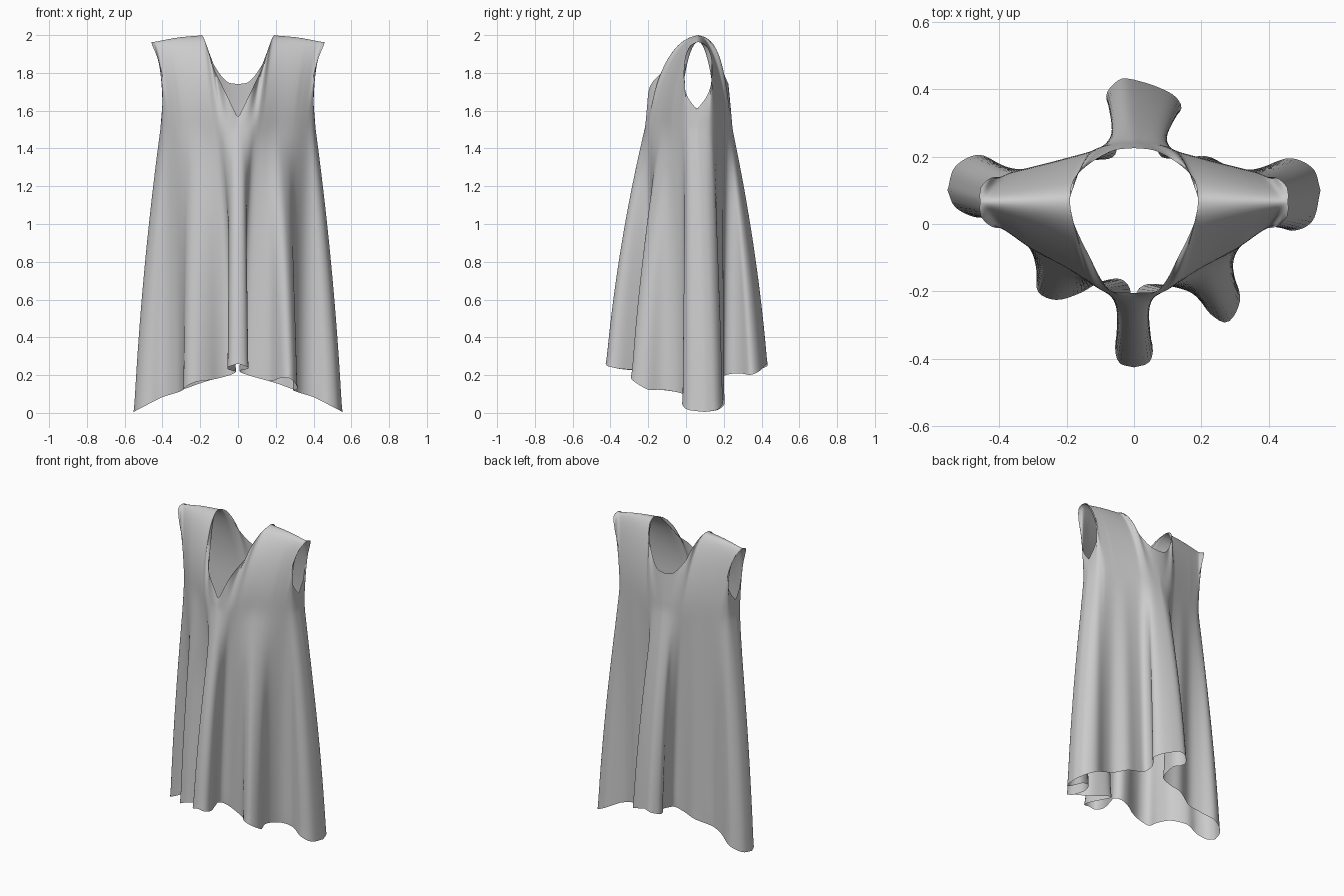
import bpy, bmesh, math
from mathutils import Vector

if "Cube" in bpy.data.objects:
    bpy.data.objects.remove(bpy.data.objects["Cube"])


def spline(pts, n):
    """Smooth curve through pts, resampled to n+1 points evenly spaced by length."""
    p = [Vector(q) for q in pts]
    p = [2 * p[0] - p[1]] + p + [2 * p[-1] - p[-2]]
    dense = []
    for a, b, c, d in zip(p, p[1:], p[2:], p[3:]):
        for k in range(24):
            t = k / 24
            dense.append(0.5 * (2 * b + (c - a) * t + (2 * a - 5 * b + 4 * c - d) * t * t
                                + (3 * b - a - 3 * c + d) * t ** 3))
    dense.append(p[-2])
    run = [0.0]
    for a, b in zip(dense, dense[1:]):
        run.append(run[-1] + (b - a).length)
    out, j = [], 0
    for i in range(n + 1):
        s = run[-1] * i / n
        while j < len(run) - 2 and run[j + 1] < s:
            j += 1
        out.append(dense[j].lerp(dense[j + 1], (s - run[j]) / max(run[j + 1] - run[j], 1e-9)))
    return out


COUNTS = (26, 28, 18)  # threads ending on neckline, shoulder, armhole


def chain(parts):
    out = []
    for part, n in zip(parts, COUNTS):
        out += spline(part, n)[(1 if out else 0):]
    return out


# Upper boundary: neckline, shoulder line, armhole
shoulder = [(.19, .065, 2.0), (.32, .065, 1.988), (.457, .065, 1.963)]
top_edge = {
    "front": chain([
        [(0, -.205, 1.56), (.08, -.192, 1.725), (.13, -.1, 1.83), (.165, -.03, 1.93),
         (.184, .02, 1.983), (.19, .065, 2.0)],
        shoulder,
        [(.457, .065, 1.963), (.455, .025, 1.948), (.427, -.005, 1.88), (.397, -.012, 1.77),
         (.398, .005, 1.68), (.402, .057, 1.605)]]),
    "back": chain([
        [(0, .225, 1.74), (.06, .218, 1.755), (.12, .187, 1.83), (.17, .145, 1.935),
         (.187, .11, 1.983), (.19, .065, 2.0)],
        shoulder,
        [(.457, .065, 1.963), (.455, .107, 1.948), (.427, .135, 1.88), (.397, .138, 1.77),
         (.398, .112, 1.68), (.402, .057, 1.605)]]),
}
# Chest outline where the folds begin
chest = {
    "front": chain([
        [(0, -.22, 1.5), (.07, -.21, 1.5), (.13, -.175, 1.5)],
        [(.13, -.175, 1.5), (.2, -.13, 1.5), (.3, -.075, 1.5), (.36, -.03, 1.5)],
        [(.36, -.03, 1.5), (.398, .005, 1.5), (.412, .06, 1.5)]]),
    "back": chain([
        [(0, .247, 1.5), (.07, .237, 1.5), (.13, .215, 1.5)],
        [(.13, .215, 1.5), (.24, .185, 1.5), (.36, .155, 1.5)],
        [(.36, .155, 1.5), (.398, .125, 1.5), (.412, .06, 1.5)]]),
}
# Hem folds, each quarter from the centre to the side
hems = [
    ("front", 1, [(0, -.425), (.045, -.41), (.055, -.36), (.028, -.28), (.006, -.21), (.04, -.178),
                  (.12, -.187), (.18, -.21), (.23, -.27), (.28, -.29), (.315, -.22), (.29, -.12),
                  (.33, -.03), (.4, 0), (.47, -.02), (.53, .01), (.553, .1)]),
    ("front", -1, [(0, -.425), (.045, -.41), (.055, -.35), (.03, -.26), (.01, -.2), (.04, -.163),
                   (.1, -.172), (.16, -.205), (.23, -.225), (.285, -.2), (.29, -.13), (.32, -.04),
                   (.4, .02), (.47, .02), (.53, .05), (.553, .1)]),
    ("back", 1, [(0, .428), (.06, .41), (.12, .38), (.14, .34), (.1, .3), (.07, .25), (.08, .2),
                 (.14, .195), (.22, .2), (.3, .16), (.37, .165), (.46, .195), (.53, .165), (.553, .1)]),
    ("back", -1, [(0, .428), (.04, .43), (.08, .39), (.075, .35), (.05, .31), (.05, .25), (.06, .2),
                  (.12, .19), (.2, .195), (.3, .155), (.38, .17), (.46, .205), (.53, .17), (.553, .1)]),
]
UPPER, LOWER = 20, 30


def thread(h, c, t):
    """One vertical line of cloth from hem to the upper edge."""
    hz = .26 - .255 * (min(abs(h.x), .553) / .553) ** 1.15 - .2 * max(0, .4 - h.length)
    if h.x > .1:
        hz += .4 * max(0, -h.y - .2)
    pts = []
    for k in range(LOWER):  # flared skirt
        d = 1 - k / LOWER
        f = 1.45 * d - .45 * d * d
        pts.append(Vector((c.x + (h.x - c.x) * f, c.y + (h.y - c.y) * f, c.z + (hz - c.z) * d)))
    # bodice: straight under the neckline, rounded over the shoulder
    w = max(0, min(1, (t.z - 1.72) / .2))
    round1 = Vector(((2 * c.x + t.x) / 3 - .01 * (t.x > .39), c.y, c.z + (t.z - c.z) * .5))
    round2 = Vector(((c.x + 2 * t.x) / 3, t.y * .6 + c.y * .4, t.z + .008))
    m1 = c.lerp(t, 1 / 3).lerp(round1, w)
    m2 = c.lerp(t, 2 / 3).lerp(round2, w)
    for k in range(UPPER + 1):
        u = k / UPPER
        v = 1 - u
        pts.append(c * v ** 3 + m1 * 3 * u * v * v + m2 * 3 * u * u * v + t * u ** 3)
    return pts


# Sleeveless tunic: four quarters welded into one cloth surface
bm = bmesh.new()
for side, sign, outline in hems:
    hem = spline(outline, sum(COUNTS))
    grid = []
    for h, c, t in zip(hem, chest[side], top_edge[side]):
        grid.append([bm.verts.new((sign * p.x, p.y, p.z)) for p in thread(h, c, t)])
    for a, b in zip(grid, grid[1:]):
        for k in range(len(a) - 1):
            bm.faces.new((a[k], b[k], b[k + 1], a[k + 1]))
bmesh.ops.remove_doubles(bm, verts=bm.verts, dist=2e-4)
# soften the cloth, leaving the open edges in place
inner = [v for v in bm.verts if not v.is_boundary]
for _ in range(4):
    bmesh.ops.smooth_vert(bm, verts=inner, factor=.5, use_axis_x=True, use_axis_y=True, use_axis_z=True)
bmesh.ops.recalc_face_normals(bm, faces=bm.faces)
for f in bm.faces:
    f.smooth = True
mesh = bpy.data.meshes.new("tunic")
bm.to_mesh(mesh)
bm.free()
tunic = bpy.data.objects.new("tunic", mesh)
bpy.context.collection.objects.link(tunic)
